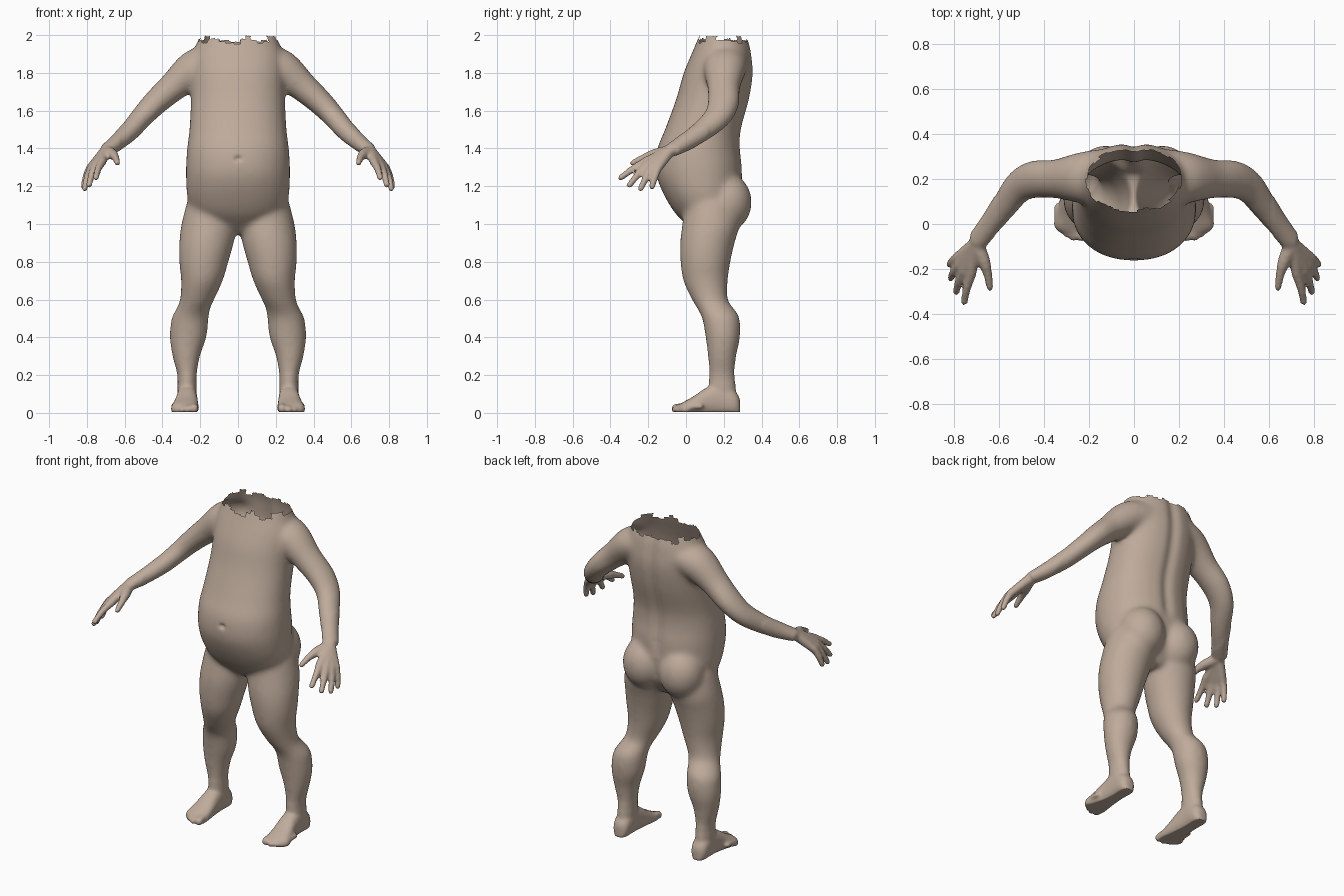
import bpy, bmesh, math, random
from mathutils import Vector

if "Cube" in bpy.data.objects:
    bpy.data.objects.remove(bpy.data.objects["Cube"])

random.seed(4)
SIDES = 28
bm = bmesh.new()


def spline(keys, steps=6):
    """Catmull-Rom through tuples of any length."""
    out = []
    for i in range(len(keys) - 1):
        p = [keys[max(0, min(len(keys) - 1, i + k))] for k in (-1, 0, 1, 2)]
        for s in range(steps):
            t = s / steps
            out.append([0.5 * (2 * b + (c - a) * t + (2 * a - 5 * b + 4 * c - d) * t * t
                               + (3 * b - a - 3 * c + d) * t ** 3) for a, b, c, d in zip(*p)])
    return out + [list(keys[-1])]


def loft(rings):
    """Closed skin over rings given as (centre, u, v, roundness)."""
    rows = []
    for c, u, v, e in rings:
        row = []
        for i in range(SIDES):
            a = 2 * math.pi * i / SIDES
            x, y = math.cos(a), math.sin(a)
            row.append(bm.verts.new(c + u * math.copysign(abs(x) ** e, x)
                                    + v * math.copysign(abs(y) ** e, y)))
        rows.append(row)
    for r0, r1 in zip(rows, rows[1:]):
        for i in range(SIDES):
            j = (i + 1) % SIDES
            bm.faces.new((r0[i], r0[j], r1[j], r1[i]))
    bm.faces.new(rows[0][::-1])
    bm.faces.new(rows[-1])


def ball(c, r):
    geo = bmesh.ops.create_uvsphere(bm, u_segments=20, v_segments=14, radius=1)
    for v in geo['verts']:
        v.co = Vector(c) + Vector((v.co.x * r[0], v.co.y * r[1], v.co.z * r[2]))


def tube(keys, s):
    """Rounded limb through (x, y, z, radius, radius) points, on side s."""
    pts = spline([(k[0] * s, *k[1:4], k[-1]) for k in keys])
    P = [Vector(p[:3]) for p in pts]
    rings = []
    for i, p in enumerate(pts):
        t = (P[min(i + 1, len(P) - 1)] - P[max(i - 1, 0)]).normalized()
        u = t.cross(Vector((0, 1, 0.15))).normalized()
        rings.append((P[i], u * p[3], t.cross(u) * p[4], 1))
    loft(rings)
    for i in (0, -1):
        ball(P[i], [min(pts[i][3:])] * 3)


# Torso: z, front y, back y, half width
torso = [(.95, .06, .22, .06), (1.0, 0, .25, .16), (1.06, -.06, .28, .24), (1.15, -.115, .295, .27),
         (1.24, -.153, .30, .276), (1.31, -.163, .30, .276), (1.4, -.152, .29, .27),
         (1.5, -.112, .295, .258), (1.66, -.053, .338, .25), (1.79, -.016, .358, .25),
         (1.88, .02, .352, .245), (1.95, .05, .34, .222), (2.04, .085, .31, .185)]
loft([(Vector((0, (f + b) / 2, z)), Vector((w, 0, 0)), Vector((0, (b - f) / 2, 0)), .92)
      for z, f, b, w in spline(torso)])

# Leg: z, inner x, outer x, front y, back y
leg = [(1.12, .03, .27, 0, .27), (1.0, .008, .30, -.02, .285), (.9, .022, .312, -.032, .258),
       (.8, .05, .312, -.03, .236), (.7, .08, .302, -.015, .222), (.6, .125, .308, .03, .222),
       (.55, .147, .328, .06, .257), (.5, .155, .353, .085, .285), (.4, .166, .362, .103, .287),
       (.3, .2, .348, .115, .267), (.2, .218, .322, .122, .258), (.13, .219, .32, .12, .264),
       (.05, .222, .318, .13, .27)]
# Foot: y, centre x, half width, top z
foot = [(.287, .27, .022, .07), (.272, .27, .042, .1), (.24, .27, .052, .13), (.18, .27, .053, .16),
        (.11, .271, .057, .135), (.04, .276, .067, .088), (-.01, .28, .073, .06), (-.035, .274, .06, .045)]
toes = [(.232, -.054, .024), (.268, -.058, .018), (.296, -.045, .017), (.32, -.026, .016), (.341, -.002, .016)]
# Arm from shoulder to wrist, palm rays, fingers
arm = [(.13, .21, 1.85, .1, .125), (.23, .205, 1.82, .102, .115), (.345, .2, 1.725, .079, .088),
       (.44, .198, 1.64, .068, .085), (.51, .165, 1.565, .06, .075), (.575, .08, 1.49, .054, .062),
       (.635, .0, 1.435, .046, .052), (.695, -.075, 1.392, .035, .046)]
fingers = [((.722, -.225, 1.325), (.752, -.345, 1.245)), ((.755, -.21, 1.308), (.788, -.3, 1.205)),
           ((.777, -.185, 1.295), (.812, -.24, 1.186)), ((.785, -.15, 1.293), (.817, -.18, 1.197))]

for s in (-1, 1):
    loft([(Vector((s * (i + o) / 2, (f + b) / 2, z)), Vector(((o - i) / 2, 0, 0)),
           Vector((0, (b - f) / 2, 0)), 1) for z, i, o, f, b in spline(leg)])
    # buttock
    ball((s * .125, .215, 1.115), (.135, .135, .155))
    loft([(Vector((s * x, y, (t - .012) / 2)), Vector((w, 0, 0)), Vector((0, 0, (t + .012) / 2)), .85)
          for y, x, w, t in spline(foot)])
    for x, y, r in toes:
        tube([(x, y + .08, .035, r * .9, r * .9), (x, y + .03, .033, r * .85, r * .85), (x, y, r - .001, r, r)], s)
    tube(arm, s)
    for k, f in fingers:
        mid = tuple((a + b) / 2 for a, b in zip(k, f))
        tube([(.7, -.085, 1.388, .03, .03), (*k, .023, .023)], s)
        tube([(*k, .022, .022), (mid[0] + .004, mid[1], mid[2] + .004, .019, .019), (*f, .016, .016)], s)
    # thumb
    tube([(.695, -.09, 1.385, .032, .032), (.665, -.165, 1.37, .028, .028),
          (.648, -.225, 1.35, .02, .02), (.638, -.283, 1.322, .016, .016)], s)

# Fuse all parts into one skin
mesh = bpy.data.meshes.new("body")
bmesh.ops.recalc_face_normals(bm, faces=bm.faces)
bm.to_mesh(mesh)
bm.free()
body = bpy.data.objects.new("body", mesh)
bpy.context.collection.objects.link(body)
mod = body.modifiers.new("fuse", 'REMESH')
mod.mode = 'VOXEL'
mod.voxel_size = .009
fused = bpy.data.meshes.new_from_object(body.evaluated_get(bpy.context.evaluated_depsgraph_get()))
body.modifiers.clear()
body.data = fused

bm = bmesh.new()
bm.from_mesh(fused)
# Soften joins, less on hands and feet
soft = [v for v in bm.verts if v.co.z > .2 and abs(v.co.x) < .62]
for verts, n in ((soft, 22), (list(bm.verts), 3)):
    for _ in range(n):
        bmesh.ops.smooth_vert(bm, verts=verts, factor=.5, use_axis_x=True, use_axis_y=True, use_axis_z=True)
# Navel, spine groove and flat soles
for v in bm.verts:
    x, y, z = v.co
    if y < 0 and abs(x) < .1:
        v.co.y += .016 * math.exp(-((x / .017) ** 2 + ((z - 1.345) / .013) ** 2))
    if y > .2 and abs(x) < .12 and z > 1.2:
        v.co.y -= .014 * math.exp(-(x / .035) ** 2) * min(1, (z - 1.2) / .1)
    v.co.z = max(v.co.z, .004)
# Torn neck opening
rim = [random.choice((1.957, 1.966, 1.972, 1.98, 1.996)) for _ in range(34)]
torn = []
for f in bm.faces:
    c = f.calc_center_median()
    a = math.atan2(c.y - .2, c.x) / (2 * math.pi) + .5
    if c.z > rim[int(a * 34) % 34]:
        torn.append(f)
bmesh.ops.delete(bm, geom=torn, context='FACES')
for v in bm.verts:
    v.co.z = min(v.co.z, 2.0)
for f in bm.faces:
    f.smooth = True
bm.to_mesh(fused)
bm.free()

skin = bpy.data.materials.new("skin")
skin.diffuse_color = (.52, .41, .33, 1)
skin.use_nodes = True
skin.node_tree.nodes["Principled BSDF"].inputs["Base Color"].default_value = skin.diffuse_color
fused.materials.clear()
fused.materials.append(skin)
